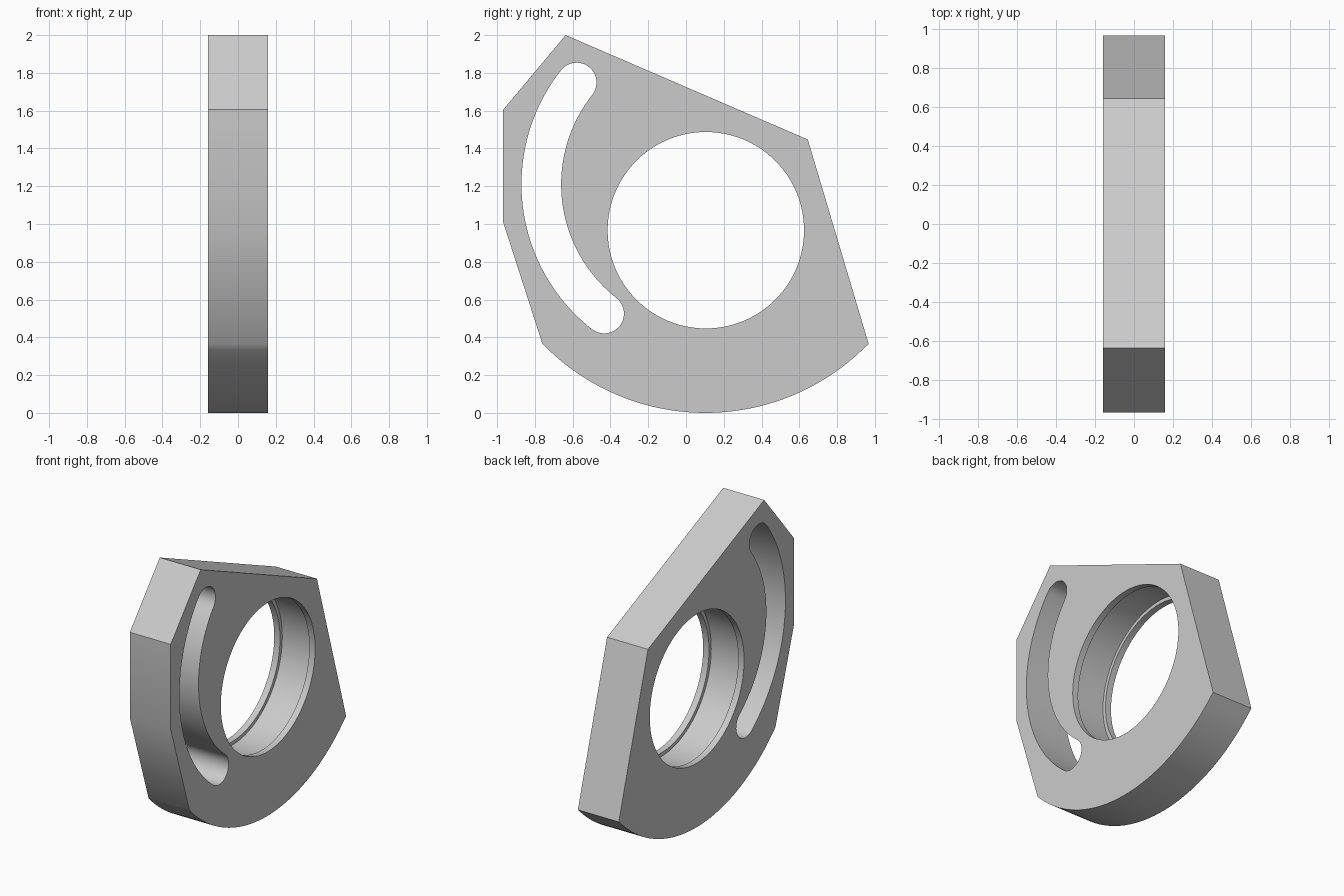
import bpy
import bmesh
from math import sin, cos, pi, radians, atan2

if "Cube" in bpy.data.objects:
    bpy.data.objects.remove(bpy.data.objects["Cube"], do_unlink=True)

HALF = 0.158          # half thickness of the plate
LIP = 0.045           # width of the retaining lips in the bore
ARC_Y, ARC_Z = 0.104, 1.21


def arc(cy, cz, r, a0, a1, n):
    """Points in the side plane from angle a0 to a1."""
    return [(cy + r * cos(a0 + (a1 - a0) * i / n),
             cz + r * sin(a0 + (a1 - a0) * i / n)) for i in range(n + 1)]


def prism(name, profile, half):
    """Extrude a side profile along x."""
    bm = bmesh.new()
    face = bm.faces.new([bm.verts.new((-half, y, z)) for y, z in profile])
    ext = bmesh.ops.extrude_face_region(bm, geom=[face])
    moved = [v for v in ext["geom"] if isinstance(v, bmesh.types.BMVert)]
    bmesh.ops.translate(bm, verts=moved, vec=(2 * half, 0, 0))
    bmesh.ops.recalc_face_normals(bm, faces=bm.faces)
    mesh = bpy.data.meshes.new(name)
    bm.to_mesh(mesh)
    bm.free()
    obj = bpy.data.objects.new(name, mesh)
    bpy.context.collection.objects.link(obj)
    return obj


def circle(r):
    return arc(0.105, 0.967, r, 0, 2 * pi, 96)[:-1]


# Plate outline: straight upper edges and a rounded base
corners = [(0.967, 0.365), (0.645, 1.447), (-0.637, 2.0),
           (-0.968, 1.605), (-0.968, 1.01), (-0.76, 0.365)]
base_r = 1.2
start = atan2(0.365 - base_r, -0.76 - 0.103)
end = atan2(0.365 - base_r, 0.967 - 0.103)
plate = prism("plate", corners + arc(0.103, base_r, base_r, start, end, 40)[1:-1], HALF)

# Curved slot with round ends
r_mid, r_end = 0.87, 0.105
low = atan2(0.53 - ARC_Z, -0.43 - ARC_Y) + 2 * pi
high = atan2(1.75 - ARC_Z, -0.58 - ARC_Y)


def cap(a, a0, a1):
    return arc(ARC_Y + r_mid * cos(a), ARC_Z + r_mid * sin(a), r_end, a0, a1, 20)


slot = (arc(ARC_Y, ARC_Z, r_mid + r_end, high, low, 40)[:-1]
        + cap(low, low, low + pi)[:-1]
        + arc(ARC_Y, ARC_Z, r_mid - r_end, low, high, 40)[:-1]
        + cap(high, high - pi, high)[:-1])

# Cut the slot, the bore, and the wider seat between the lips
cutters = [prism("slot_cutter", slot, 0.3),
           prism("bore_cutter", circle(0.52), 0.3),
           prism("seat_cutter", circle(0.545), HALF - LIP)]
bpy.ops.object.select_all(action="DESELECT")
bpy.context.view_layer.objects.active = plate
plate.select_set(True)
for cutter in cutters:
    cutter.hide_render = True
    mod = plate.modifiers.new(cutter.name, "BOOLEAN")
    mod.operation = "DIFFERENCE"
    mod.solver = "EXACT"
    mod.object = cutter
    bpy.ops.object.modifier_apply(modifier=mod.name)
    bpy.data.objects.remove(cutter, do_unlink=True)

# Plain grey finish
grey = bpy.data.materials.new("grey")
grey.use_nodes = True
colour = (0.6, 0.6, 0.6, 1)
grey.diffuse_color = colour
grey.node_tree.nodes["Principled BSDF"].inputs["Base Color"].default_value = colour
plate.data.materials.clear()
plate.data.materials.append(grey)
bpy.ops.object.shade_smooth_by_angle(angle=radians(30))
